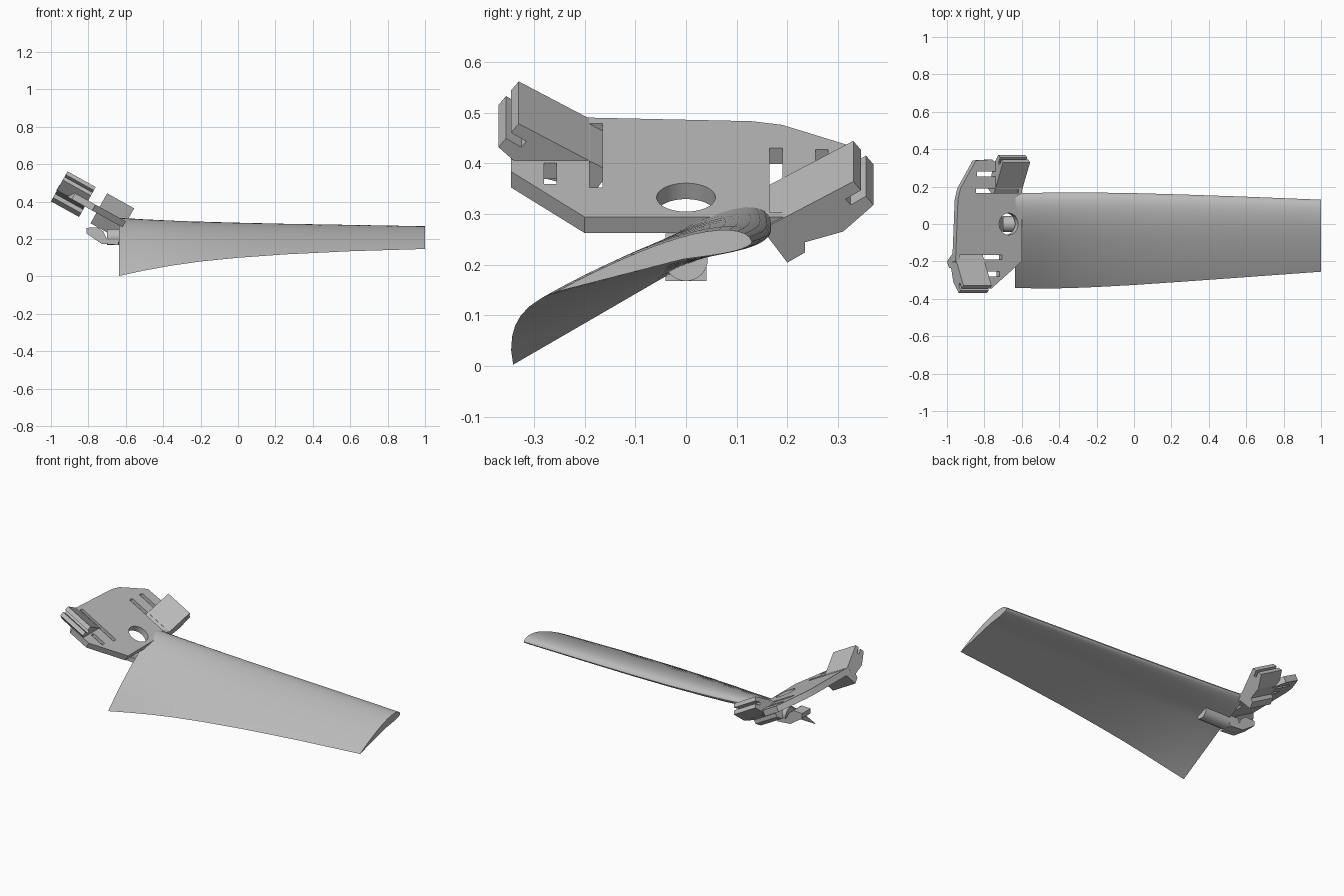
import bpy, bmesh, math
from mathutils import Matrix, Vector

cube = bpy.data.objects.get("Cube")
if cube:
    bpy.data.objects.remove(cube, do_unlink=True)

grey = bpy.data.materials.new("plain grey")
grey.use_nodes = True
color = (0.5, 0.5, 0.5, 1)
grey.diffuse_color = color
grey.node_tree.nodes["Principled BSDF"].inputs["Base Color"].default_value = color

# Tilted frame of the mounting plate: u runs down the slope, v along y, n is its normal
TILT = math.radians(29)
PLATE = Matrix.Translation((-0.67, 0, 0.333)) @ Matrix.Rotation(TILT, 4, "Y")


def finish(name, bm):
    bmesh.ops.recalc_face_normals(bm, faces=bm.faces)
    mesh = bpy.data.meshes.new(name)
    bm.to_mesh(mesh)
    bm.free()
    mesh.materials.append(grey)
    obj = bpy.data.objects.new(name, mesh)
    bpy.context.collection.objects.link(obj)
    return obj


def loft(name, rings):
    """Closed skin through matching rings of points, capped at both ends."""
    bm = bmesh.new()
    rows = [[bm.verts.new(p) for p in ring] for ring in rings]
    count = len(rows[0])
    for a, b in zip(rows, rows[1:]):
        for i in range(count):
            j = (i + 1) % count
            bm.faces.new((a[i], a[j], b[j], b[i]))
    bm.faces.new(rows[0])
    bm.faces.new(rows[-1])
    return finish(name, bm)


def plate_prism(name, outline, bottom, top):
    return loft(name, [[PLATE @ Vector((u, v, n)) for u, v in outline] for n in (bottom, top)])


def rect(u0, u1, v0, v1):
    return [(u0, v0), (u1, v0), (u1, v1), (u0, v1)]


def cut(target, cutter):
    cutter.hide_render = True
    mod = target.modifiers.new("cut", "BOOLEAN")
    mod.operation = "DIFFERENCE"
    mod.solver = "EXACT"
    mod.object = cutter
    bpy.context.view_layer.objects.active = target
    bpy.ops.object.modifier_apply(modifier=mod.name)
    bpy.data.objects.remove(cutter, do_unlink=True)


def smooth(obj, degrees):
    bpy.ops.object.select_all(action="DESELECT")
    obj.select_set(True)
    bpy.context.view_layer.objects.active = obj
    bpy.ops.object.shade_smooth_by_angle(angle=math.radians(degrees))


# Twisted, tapering blade with a flat-bottomed airfoil
def airfoil(x, trail_y, trail_z, lead_y, lead_z, steps=20):
    start, chord = Vector((trail_y, trail_z)), Vector((lead_y - trail_y, lead_z - trail_z))
    normal = Vector((-chord.y, chord.x))
    ring = []
    for sign in (1, -1):
        for i in range(steps):
            a = math.pi * i / steps
            t = (1 + math.cos(a)) / 2 if sign < 0 else (1 - math.cos(a)) / 2
            s = 1 - t  # distance from the nose
            thick = 0.62 * (0.2969 * math.sqrt(s) - 0.126 * s - 0.3516 * s**2
                            + 0.2843 * s**3 - 0.1036 * s**4)
            height = thick * 1.75 if sign > 0 else -thick * 0.7 * max(0, 1 - s / 0.35)
            p = start + chord * t + normal * height
            ring.append((x, p.x, p.y))
    return ring


stations = [
    (-0.635, -0.341, 0.003, 0.165, 0.296),
    (-0.5, -0.345, 0.032, 0.167, 0.285),
    (-0.35, -0.343, 0.059, 0.168, 0.276),
    (-0.2, -0.337, 0.08, 0.168, 0.269),
    (0.0, -0.326, 0.1, 0.165, 0.262),
    (0.25, -0.309, 0.118, 0.158, 0.256),
    (0.6, -0.284, 0.135, 0.146, 0.251),
    (1.0, -0.255, 0.147, 0.13, 0.246),
]
smooth(loft("blade", [airfoil(*s) for s in stations]), 40)

# Mounting plate with shaft hole, slots and small windows
plate = plate_prism("mounting_plate", [
    (-0.325, -0.2), (-0.31, 0.13), (-0.295, 0.19), (-0.2, 0.34), (-0.1, 0.345),
    (0.08, 0.2), (0.08, -0.2), (-0.105, -0.345), (-0.23, -0.345)], -0.036, 0)
hole = [(0.058 * math.cos(math.tau * i / 40), 0.058 * math.sin(math.tau * i / 40))
        for i in range(40)]
openings = [hole, rect(-0.3, -0.04, -0.19, -0.165), rect(-0.2, 0.06, 0.165, 0.19),
            rect(-0.14, -0.055, -0.28, -0.255), rect(-0.195, -0.07, 0.255, 0.28)]
for outline in openings:
    cut(plate, plate_prism("plate_cutter", outline, -0.1, 0.1))
smooth(plate, 30)

# Slanted clips passing through the plate, with a groove in the outer end
clip_profile = [
    (0.15, -0.025), (0.33, 0.083), (0.345, 0.063), (0.315, 0.043), (0.325, 0.03),
    (0.355, 0.05), (0.37, 0.03), (0.34, 0.0), (0.31, -0.03), (0.235, -0.054),
    (0.235, -0.077), (0.2, -0.1)]
for name, side, u0, u1 in (("front_clip", -1, -0.322, -0.15), ("rear_clip", 1, -0.08, 0.085)):
    loft(name, [[PLATE @ Vector((u, side * v, n)) for v, n in clip_profile] for u in (u0, u1)])

# Round shaft under the blade root
shaft = loft("root_shaft", [
    [(x, 0.043 * math.cos(math.tau * i / 32), 0.211 + 0.043 * math.sin(math.tau * i / 32))
     for i in range(32)] for x in (-0.7, -0.47)])
smooth(shaft, 40)

# Angled catch at the end of the shaft
catch_profile = [(-0.81, 0.26), (-0.81, 0.23), (-0.73, 0.175), (-0.64, 0.168),
                 (-0.64, 0.2), (-0.7, 0.2), (-0.72, 0.24), (-0.75, 0.262)]
loft("shaft_catch", [[(x, y, z) for x, z in catch_profile] for y in (-0.04, 0.04)])
